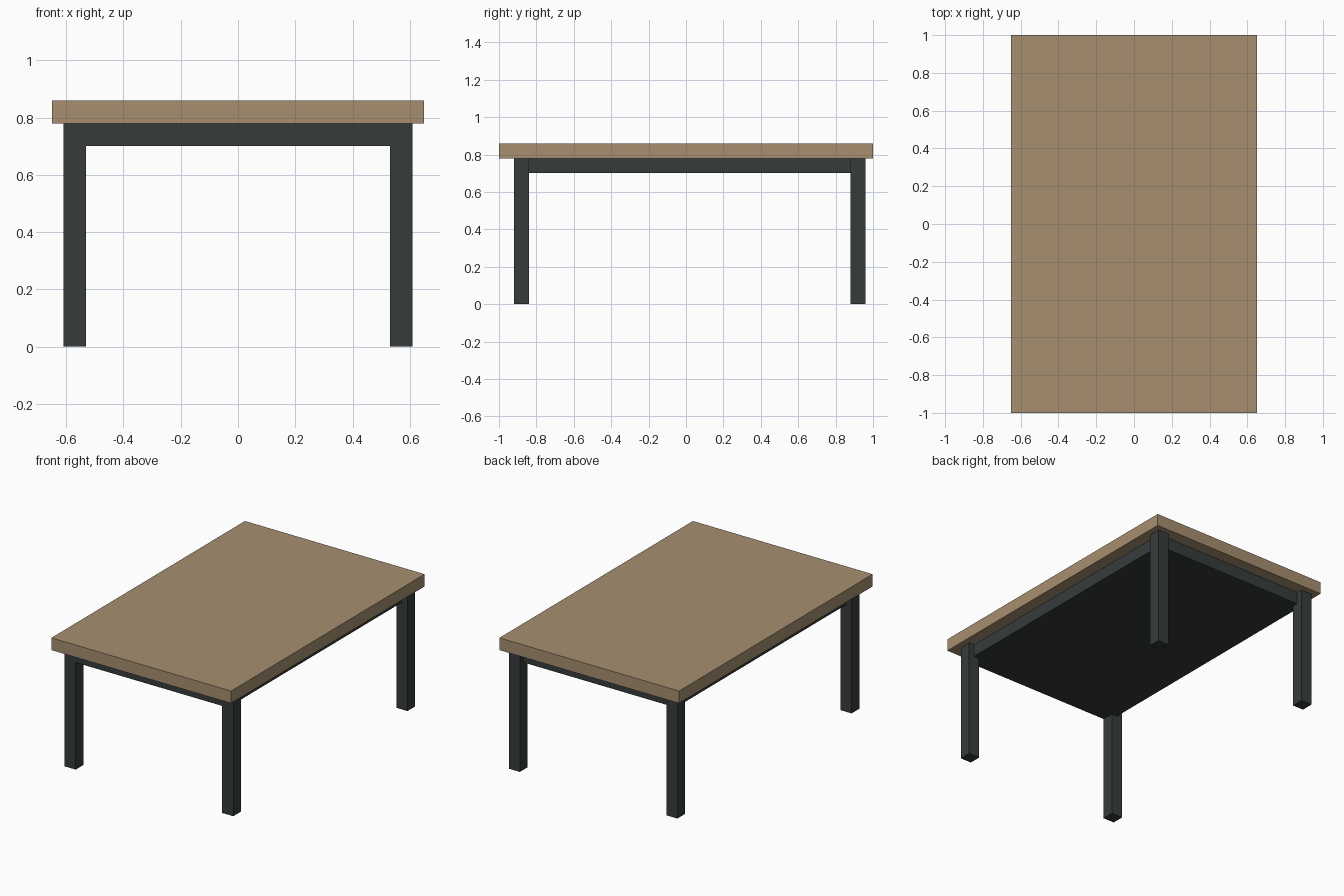
import bpy

if "Cube" in bpy.data.objects:
    bpy.data.objects.remove(bpy.data.objects["Cube"])


def material(name, rgb):
    m = bpy.data.materials.new(name)
    m.diffuse_color = (*rgb, 1.0)
    m.use_nodes = True
    m.node_tree.nodes["Principled BSDF"].inputs["Base Color"].default_value = m.diffuse_color
    return m


def box(name, lo, hi, mat):
    """Axis-aligned box between two opposite corners."""
    bpy.ops.mesh.primitive_cube_add(size=1)
    o = bpy.context.object
    o.name = name
    o.location = [(a + b) / 2 for a, b in zip(lo, hi)]
    o.scale = [b - a for a, b in zip(lo, hi)]
    bpy.ops.object.transform_apply(location=True, rotation=False, scale=True)
    o.data.materials.append(mat)
    return o


wood = material("tan wood", (0.381, 0.275, 0.162))
dark = material("dark grey", (0.037, 0.045, 0.044))

# Table top
box("table_top", (-0.65, -1.0, 0.78), (0.65, 1.0, 0.86), wood)

# Solid apron block under the top
box("apron", (-0.57, -0.92, 0.70), (0.57, 0.92, 0.78), dark)

# Legs: the back pair sits slightly nearer the edge than the front pair
for end, y in (("front", -0.88), ("back", 0.92)):
    for side, x in (("left", -0.57), ("right", 0.57)):
        box(f"{end}_{side}_leg", (x - 0.04, y - 0.04, 0.0),
            (x + 0.04, y + 0.04, 0.78), dark)
